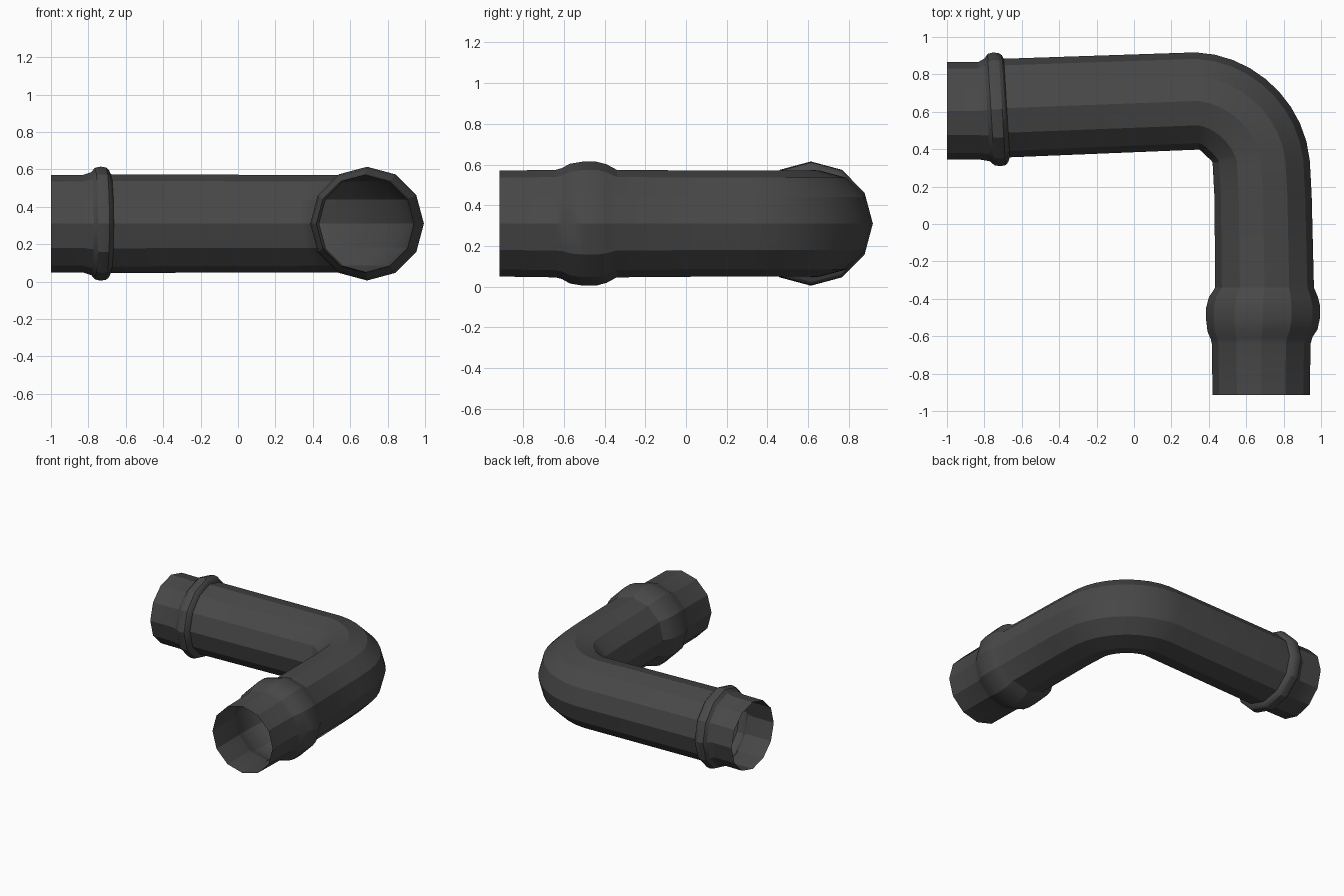
import bpy
import bmesh
from math import sin, cos, pi, radians
from mathutils import Vector

cube = bpy.data.objects.get("Cube")
if cube:
    bpy.data.objects.remove(cube, do_unlink=True)

SIDES = 12
BORE = 0.26
AXIS_Z = 0.31

# Stations along the pipe: x, y, heading in degrees, radius
left_arm = [(-1, 0.605, 0, BORE), (-0.83, 0.605, 1, BORE),
            (-0.785, 0.61, 3, 0.275), (-0.765, 0.612, 3.5, 0.298),
            (-0.735, 0.613, 3.5, 0.305), (-0.705, 0.614, 3.5, 0.3),
            (-0.69, 0.617, 3.5, 0.287), (-0.68, 0.62, 3.5, 0.264)]
front_arm = [(0.69, 0.15, -89, BORE), (0.698, -0.34, -90, 0.264),
             (0.692, -0.39, -90, 0.291), (0.69, -0.44, -89, 0.304),
             (0.69, -0.51, -89, 0.304), (0.687, -0.57, -89, 0.294),
             (0.682, -0.61, -89, 0.272), (0.68, -0.64, -90, 0.264),
             (0.68, -0.915, -90, BORE)]

# Rounded elbow between the two arms, a little tighter in the middle
elbow = []
STEPS = 9
for i in range(STEPS + 1):
    t = i / STEPS
    turn = radians(92 - 91 * t)
    bend = 0.33 - 0.02 * sin(pi * t)
    elbow.append((0.35 + bend * cos(turn), 0.328 + bend * sin(turn),
                  2 - 91 * t, BORE))

# Sweep the ring of sides through every station, leaving both ends open
bm = bmesh.new()
rings = []
for x, y, heading, radius in left_arm + elbow + front_arm:
    h = radians(heading)
    side = Vector((-sin(h), cos(h), 0))
    ring = []
    for k in range(SIDES):
        a = 2 * pi * k / SIDES
        offset = side * cos(a) + Vector((0, 0, sin(a)))
        ring.append(bm.verts.new(Vector((x, y, AXIS_Z)) + offset * radius))
    rings.append(ring)
for a, b in zip(rings, rings[1:]):
    for k in range(SIDES):
        n = (k + 1) % SIDES
        bm.faces.new((a[k], a[n], b[n], b[k]))
bmesh.ops.recalc_face_normals(bm, faces=bm.faces)
# Make sure the outside of the shell faces outward
first = bm.faces[:][0]
if first.normal.dot(first.calc_center_median() - Vector((-0.91, 0.605, AXIS_Z))) < 0:
    bmesh.ops.reverse_faces(bm, faces=bm.faces)

mesh = bpy.data.meshes.new("elbow_pipe")
bm.to_mesh(mesh)
bm.free()
pipe = bpy.data.objects.new("elbow_pipe", mesh)
bpy.context.collection.objects.link(pipe)

# Dark grey finish
grey = bpy.data.materials.new("dark_grey")
grey.use_nodes = True
colour = (0.065, 0.065, 0.065, 1)
grey.diffuse_color = colour
grey.node_tree.nodes["Principled BSDF"].inputs["Base Color"].default_value = colour
mesh.materials.append(grey)

# Crisp long edges, smooth bend
bpy.ops.object.select_all(action='DESELECT')
pipe.select_set(True)
bpy.context.view_layer.objects.active = pipe
bpy.ops.object.shade_smooth_by_angle(angle=radians(25))
